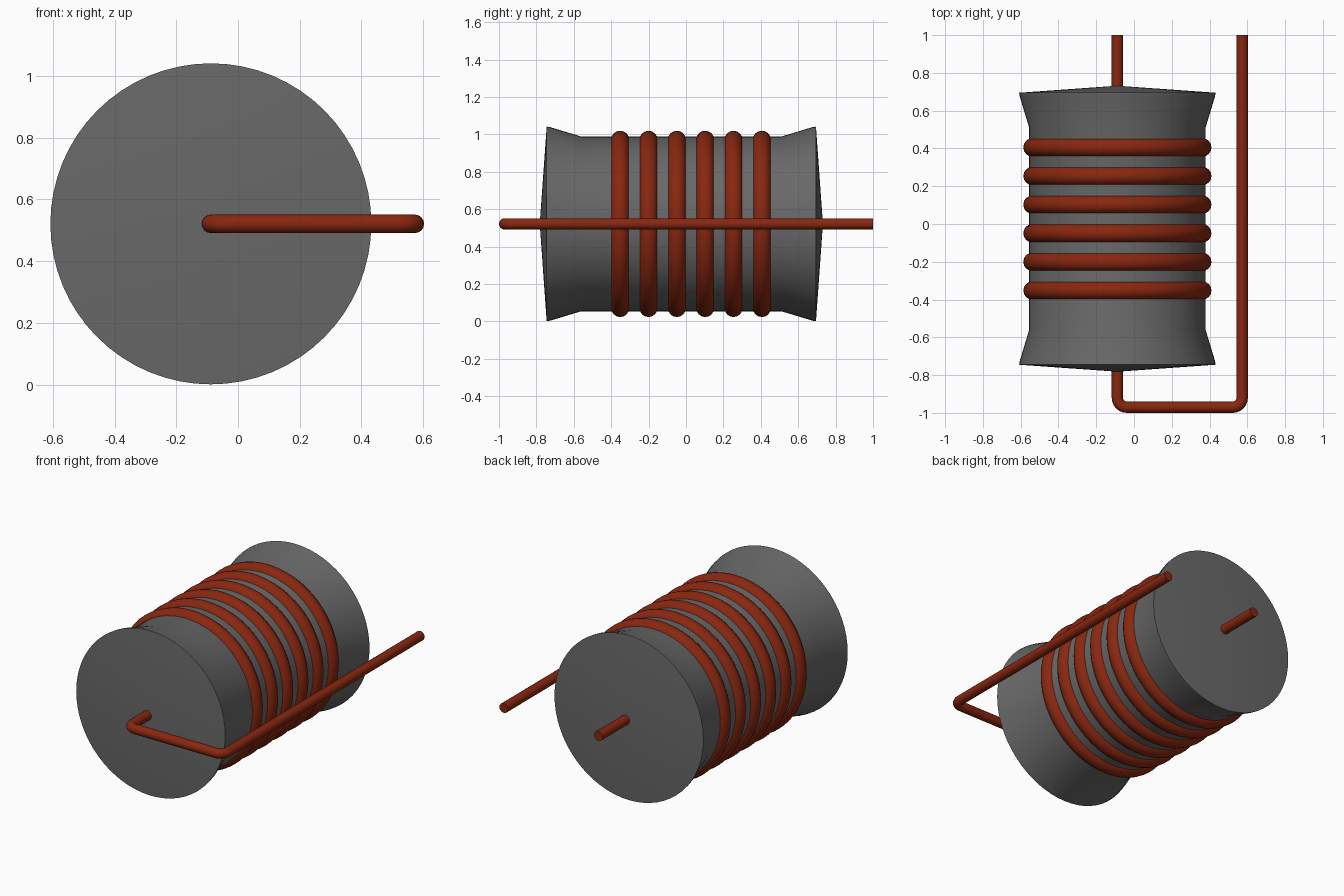
import bpy, math
from mathutils import Vector

cube = bpy.data.objects.get("Cube")
if cube:
    bpy.data.objects.remove(cube, do_unlink=True)

AXIS_X, AXIS_Z = -0.088, 0.521   # core axis runs along y
CORE_Y = -0.025


def material(name, rgb):
    m = bpy.data.materials.new(name)
    m.use_nodes = True
    m.diffuse_color = (*rgb, 1)
    bsdf = next(n for n in m.node_tree.nodes if n.type == 'BSDF_PRINCIPLED')
    bsdf.inputs["Base Color"].default_value = (*rgb, 1)
    bsdf.inputs["Roughness"].default_value = 0.6
    return m


grey = material("ferrite grey", (0.14, 0.14, 0.14))
copper = material("copper red", (0.25, 0.02, 0.005))


def finish(obj, mat, angle=30):
    obj.data.materials.append(mat)
    bpy.ops.object.select_all(action='DESELECT')
    obj.select_set(True)
    bpy.context.view_layer.objects.active = obj
    bpy.ops.object.shade_smooth_by_angle(angle=math.radians(angle))


def mesh_object(name, verts, faces, mat):
    me = bpy.data.meshes.new(name)
    me.from_pydata(verts, [], faces)
    obj = bpy.data.objects.new(name, me)
    bpy.context.collection.objects.link(obj)
    finish(obj, mat)
    return obj


def lathe_y(name, profile, tips, seg, mat):
    """Revolve (radius, y) points around the core axis, closed by two cone tips."""
    verts, faces = [], []
    for r, y in profile:
        for i in range(seg):
            a = 2 * math.pi * i / seg
            verts.append((AXIS_X + r * math.cos(a), y + CORE_Y, AXIS_Z + r * math.sin(a)))
    n = len(profile)
    verts += [(AXIS_X, t + CORE_Y, AXIS_Z) for t in tips]
    for i in range(seg):
        j = (i + 1) % seg
        for k in range(n - 1):
            faces.append((k * seg + i, (k + 1) * seg + i, (k + 1) * seg + j, k * seg + j))
        faces.append((n * seg, i, j))
        faces.append((n * seg + 1, (n - 1) * seg + j, (n - 1) * seg + i))
    return mesh_object(name, verts, faces, mat)


# Core: waisted drum with flared rims and shallow cone ends
half = [(0.520, -0.720), (0.517, -0.700), (0.467, -0.535)]
profile = half + [(r, -y) for r, y in reversed(half)]
lathe_y("core", profile, (-0.757, 0.757), 64, grey)

# Six winding turns
for i in range(6):
    bpy.ops.mesh.primitive_torus_add(
        major_segments=64, minor_segments=16, major_radius=0.449, minor_radius=0.049,
        location=(AXIS_X, -0.352 + 0.1515 * i, AXIS_Z), rotation=(math.pi / 2, 0, 0))
    ring = bpy.context.object
    ring.name = f"winding_{i + 1}"
    finish(ring, copper, 60)

# Lead wire: through the core, around the front and back along the left side
WIRE_R, BEND = 0.03, 0.05
LEAD_X, FRONT_Y = 0.573, -0.97


def corner(cx, cy, start):
    steps = 6
    return [Vector((cx + BEND * math.cos(a), cy + BEND * math.sin(a), AXIS_Z))
            for a in (start + math.pi / 2 * k / steps for k in range(steps + 1))]


path = [Vector((AXIS_X, 1.0, AXIS_Z))]
path += corner(AXIS_X + BEND, FRONT_Y + BEND, math.pi)
path += corner(LEAD_X - BEND, FRONT_Y + BEND, 1.5 * math.pi)
path += [Vector((LEAD_X, 1.0, AXIS_Z))]

SIDES = 16
verts, faces = [], []
for k, p in enumerate(path):
    tangent = (path[min(k + 1, len(path) - 1)] - path[max(k - 1, 0)]).normalized()
    if k in (1, len(path) - 2):          # keep the long runs straight
        tangent = Vector((0, -1 if k == 1 else 1, 0))
    side = tangent.cross(Vector((0, 0, 1)))
    for i in range(SIDES):
        a = 2 * math.pi * i / SIDES
        verts.append(p + WIRE_R * (side * math.cos(a) + Vector((0, 0, math.sin(a)))))
for k in range(len(path) - 1):
    for i in range(SIDES):
        j = (i + 1) % SIDES
        faces.append((k * SIDES + i, k * SIDES + j, (k + 1) * SIDES + j, (k + 1) * SIDES + i))
last = (len(path) - 1) * SIDES
faces.append(tuple(reversed(range(SIDES))))
faces.append(tuple(last + i for i in range(SIDES)))
wire = mesh_object("lead_wire", verts, faces, copper)

# Make all face normals point outward
for name in ("core", "lead_wire"):
    obj = bpy.data.objects[name]
    bpy.ops.object.select_all(action='DESELECT')
    obj.select_set(True)
    bpy.context.view_layer.objects.active = obj
    bpy.ops.object.mode_set(mode='EDIT')
    bpy.ops.mesh.select_all(action='SELECT')
    bpy.ops.mesh.normals_make_consistent(inside=False)
    bpy.ops.object.mode_set(mode='OBJECT')
